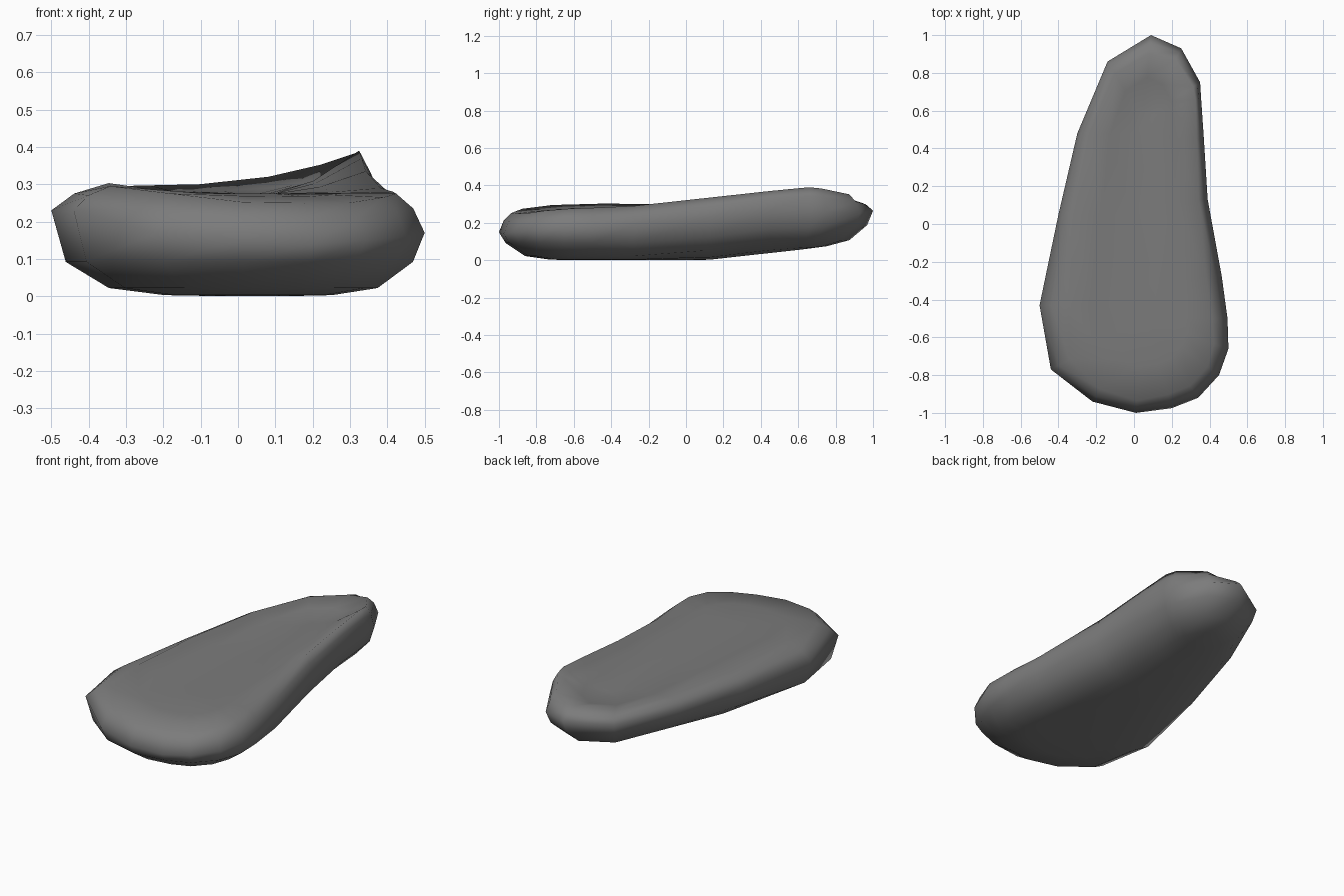
import bpy, bmesh

if "Cube" in bpy.data.objects:
    bpy.data.objects.remove(bpy.data.objects["Cube"])

# Outline, counter-clockwise: x, y, height of widest edge, rim height, rim inset
OUTLINE = [
    (0.01, -1.00, 0.15, 0.252, 0.13), (0.20, -0.975, 0.14, 0.25, 0.15),
    (0.34, -0.92, 0.15, 0.25, 0.15), (0.45, -0.80, 0.16, 0.265, 0.15),
    (0.50, -0.66, 0.17, 0.275, 0.17), (0.495, -0.50, 0.17, 0.28, 0.18),
    (0.465, -0.28, 0.19, 0.29, 0.20), (0.39, 0.13, 0.23, 0.335, 0.14),
    (0.37, 0.45, 0.27, 0.37, 0.12), (0.355, 0.67, 0.27, 0.39, 0.10),
    (0.35, 0.75, 0.26, 0.383, 0.12), (0.25, 0.93, 0.25, 0.352, 0.15),
    (0.09, 1.00, 0.265, 0.32, 0.22), (-0.14, 0.86, 0.25, 0.30, 0.20),
    (-0.30, 0.48, 0.24, 0.297, 0.18), (-0.40, 0.05, 0.23, 0.295, 0.18),
    (-0.50, -0.43, 0.23, 0.303, 0.28), (-0.44, -0.77, 0.23, 0.295, 0.20),
    (-0.22, -0.94, 0.17, 0.275, 0.15),
]
DISH = 0.275


def inset(x, y, t):
    """Move an outline point towards the long centre spine."""
    sy = min(max(y, -0.5), 0.55)
    return x + (0.05 - x) * t, y + (sy - y) * t


def underside(y):
    return max(0.0, y - 0.1) * 0.11


def section(x, y, wide, rim, t):
    """One slice through the slab, from underside to dished top."""
    waist = max(0.0, 1 - abs(y - 0.35) / 0.6)  # keel-like underside at the waist
    pts = []
    for f, lift, keel in ((0.85, 0.0, 0.0), (0.55, 0.003, 0.015),
                          (0.28, 0.022, 0.045), (0.07, 0.092, 0.045)):
        px, py = inset(x, y, f)
        pts.append((px, py, underside(py) + lift + keel * waist))
    for f, z in ((0, wide), (t * 0.4, wide + (rim - wide) * 0.62), (t, rim),
                 (0.5, rim + (DISH - rim) * 0.7), (0.85, DISH)):
        px, py = inset(x, y, f)
        pts.append((px, py, z))
    return pts


# Slab with rounded sides and a raised rim
bm = bmesh.new()
cols = [[bm.verts.new(p) for p in section(*row)] for row in OUTLINE]
for a, b in zip(cols, cols[1:] + cols[:1]):
    for i in range(len(a) - 1):
        bm.faces.new((a[i], b[i], b[i + 1], a[i + 1]))
caps = [bm.faces.new([c[0] for c in reversed(cols)]),
        bm.faces.new([c[-1] for c in cols])]
bmesh.ops.triangulate(bm, faces=caps)
bmesh.ops.recalc_face_normals(bm, faces=bm.faces[:])
mesh = bpy.data.meshes.new("flat_stone")
bm.to_mesh(mesh)
bm.free()
stone = bpy.data.objects.new("flat_stone", mesh)
bpy.context.collection.objects.link(stone)

# Smooth shading and dark grey colour
for poly in mesh.polygons:
    poly.use_smooth = True
mat = bpy.data.materials.new("dark_grey")
mat.diffuse_color = (0.2, 0.2, 0.2, 1)
mat.use_nodes = True
mat.node_tree.nodes["Principled BSDF"].inputs["Base Color"].default_value = mat.diffuse_color
mesh.materials.append(mat)
